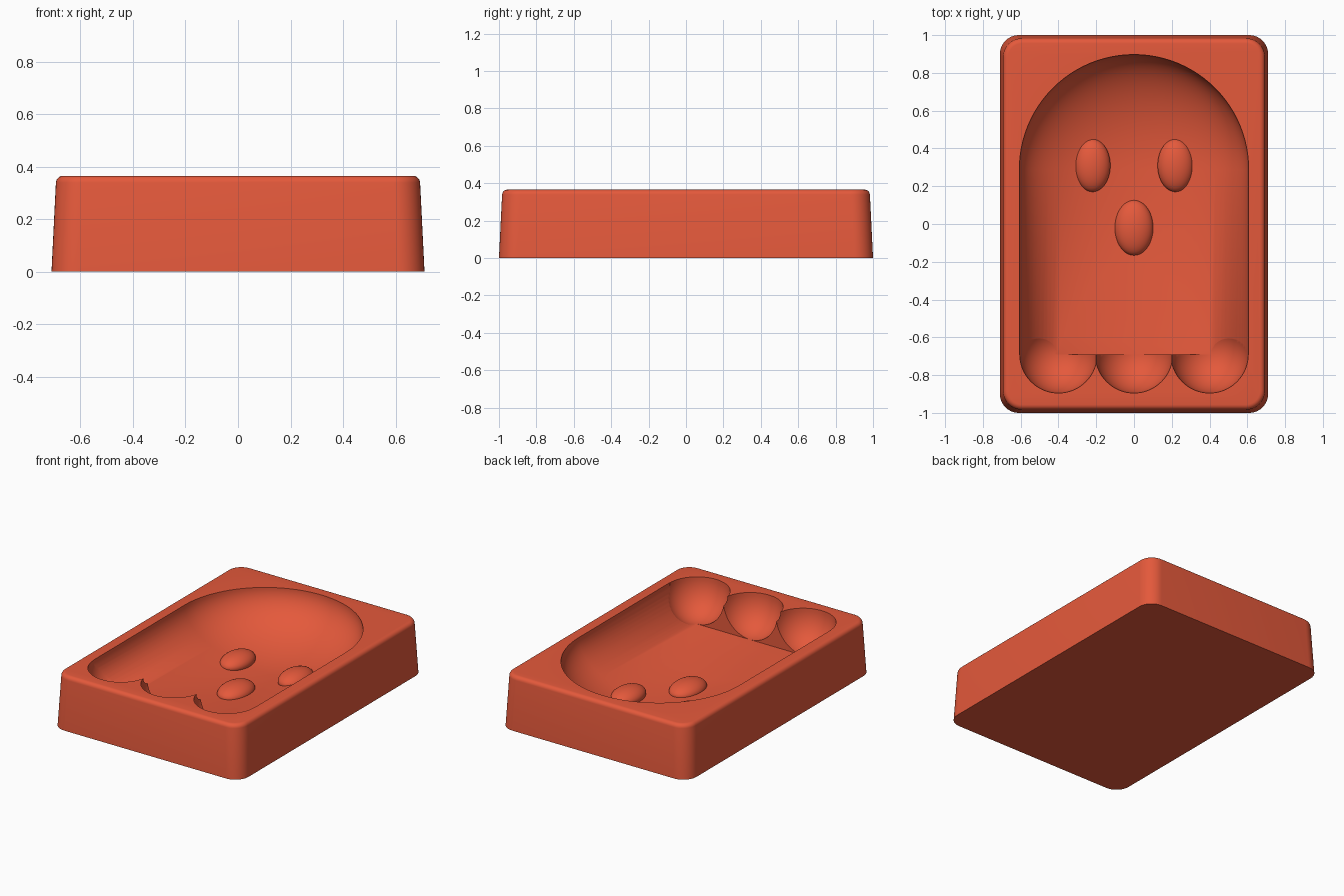
import bpy
import bmesh
from math import radians, sqrt
from mathutils import Matrix, Vector

if "Cube" in bpy.data.objects:
    bpy.data.objects.remove(bpy.data.objects["Cube"], do_unlink=True)

HEIGHT = 0.365
BODY_R, BODY_DEPTH = 0.607, 0.305
HEAD_Y, FEET_Y = 0.29, -0.69
LOBE_R, LOBE_DEPTH = 0.205, 0.226

red = bpy.data.materials.new("coral red")
red.use_nodes = True
red.diffuse_color = (0.78, 0.1, 0.044, 1)
red.node_tree.nodes["Principled BSDF"].inputs["Base Color"].default_value = red.diffuse_color


def finish(bm, name):
    bmesh.ops.recalc_face_normals(bm, faces=bm.faces)
    mesh = bpy.data.meshes.new(name)
    bm.to_mesh(mesh)
    bm.free()
    mesh.materials.append(red)
    obj = bpy.data.objects.new(name, mesh)
    bpy.context.collection.objects.link(obj)
    return obj


def activate(obj):
    bpy.ops.object.select_all(action="DESELECT")
    obj.select_set(True)
    bpy.context.view_layer.objects.active = obj


def smooth(obj):
    activate(obj)
    bpy.ops.object.shade_smooth_by_angle(angle=radians(35))


def ellipsoid(name, centre, radii, u=64, v=32):
    bm = bmesh.new()
    bmesh.ops.create_uvsphere(bm, u_segments=u, v_segments=v, radius=1)
    bmesh.ops.scale(bm, vec=radii, verts=bm.verts)
    bmesh.ops.translate(bm, vec=centre, verts=bm.verts)
    return finish(bm, name)


def carve(target, cutter):
    cutter.hide_render = True
    activate(target)
    mod = target.modifiers.new("carve", "BOOLEAN")
    mod.operation, mod.solver, mod.object = "DIFFERENCE", "EXACT", cutter
    bpy.ops.object.modifier_apply(modifier=mod.name)
    bpy.data.objects.remove(cutter, do_unlink=True)


# Tray block: slightly tapered, rounded corners and soft top rim
bm = bmesh.new()
bmesh.ops.create_cube(bm, size=1)
bmesh.ops.scale(bm, vec=(1.42, 2, HEIGHT), verts=bm.verts)
bmesh.ops.translate(bm, vec=(0, 0, HEIGHT / 2), verts=bm.verts)
for v in bm.verts:
    if v.co.z > HEIGHT / 2:
        v.co.x *= 0.692 / 0.71
        v.co.y *= 0.982
upright = [e for e in bm.edges if abs(e.verts[0].co.z - e.verts[1].co.z) > 0.1]
bmesh.ops.bevel(bm, geom=upright, offset=0.1, segments=10, profile=0.5, affect="EDGES")
rim = [e for e in bm.edges if all(v.co.z > HEIGHT - 0.001 for v in e.verts)]
bmesh.ops.bevel(bm, geom=rim, offset=0.026, segments=5, profile=0.5, affect="EDGES")
block = finish(bm, "tray_block")

# Body hollow: domed head drawn out into a trough, with a floor rising to the feet
bm = bmesh.new()
bmesh.ops.create_uvsphere(bm, u_segments=96, v_segments=48, radius=1,
                          matrix=Matrix.Rotation(radians(90), 4, "X"))
bmesh.ops.delete(bm, geom=[v for v in bm.verts if v.co.y < -0.001], context="VERTS")
bmesh.ops.scale(bm, vec=(BODY_R, BODY_R, BODY_DEPTH), verts=bm.verts)
bmesh.ops.translate(bm, vec=(0, HEAD_Y, HEIGHT), verts=bm.verts)
border = [e for e in bm.edges if e.is_boundary]
tail = bmesh.ops.extrude_edge_only(bm, edges=border)["geom"]
for v in tail:
    if isinstance(v, bmesh.types.BMVert):
        v.co.y = FEET_Y
bmesh.ops.holes_fill(bm, edges=[e for e in bm.edges if e.is_boundary])
slope = Vector((0, BODY_DEPTH - LOBE_DEPTH, -0.2 - FEET_Y)).normalized()
bmesh.ops.bisect_plane(bm, geom=bm.verts[:] + bm.edges[:] + bm.faces[:],
                       plane_co=(0, FEET_Y, HEIGHT - LOBE_DEPTH),
                       plane_no=slope, clear_inner=True)
bmesh.ops.holes_fill(bm, edges=[e for e in bm.edges if e.is_boundary])
carve(block, finish(bm, "body_cutter"))

# Three scalloped feet
for x in (-0.4, 0, 0.4):
    carve(block, ellipsoid("foot_cutter", (x, FEET_Y, HEIGHT),
                           (LOBE_R, LOBE_R, LOBE_DEPTH)))
smooth(block)


# Raised eyes and mouth resting on the curved floor
def bump(name, x, y, rx, ry):
    floor = HEIGHT - BODY_DEPTH * sqrt(1 - (x / BODY_R) ** 2)
    smooth(ellipsoid(name, (x, y, floor), (rx, ry, 0.06), 48, 24))


bump("right_eye", -0.22, 0.31, 0.095, 0.14)
bump("left_eye", 0.22, 0.31, 0.095, 0.14)
bump("mouth", 0, -0.02, 0.102, 0.146)
